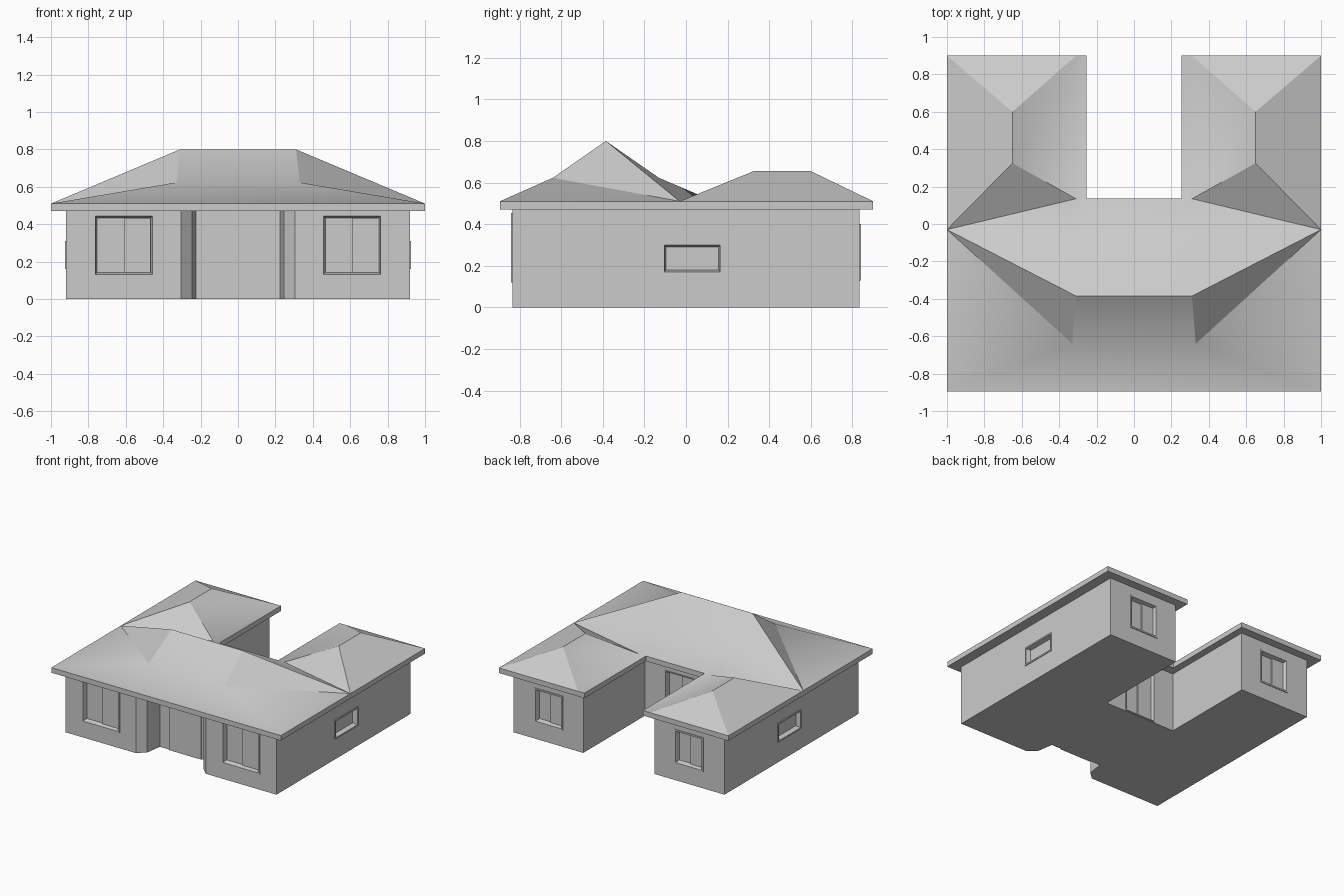
import bpy, bmesh
from math import pi, radians
from mathutils import Matrix, Vector

if "Cube" in bpy.data.objects:
    bpy.data.objects.remove(bpy.data.objects["Cube"])


def make(name, bm, smooth=False):
    bmesh.ops.remove_doubles(bm, verts=bm.verts, dist=1e-5)
    bmesh.ops.recalc_face_normals(bm, faces=bm.faces)
    me = bpy.data.meshes.new(name)
    bm.to_mesh(me)
    bm.free()
    ob = bpy.data.objects.new(name, me)
    bpy.context.collection.objects.link(ob)
    if smooth:
        bpy.ops.object.select_all(action='DESELECT')
        ob.select_set(True)
        bpy.context.view_layer.objects.active = ob
        bpy.ops.object.shade_smooth_by_angle(angle=radians(30))
    return ob


def box(bm, lo, hi, m=Matrix()):
    lo, hi = Vector(lo), Vector(hi)
    t = Matrix.Translation((lo + hi) / 2) @ Matrix.Diagonal((*(hi - lo), 1))
    bmesh.ops.create_cube(bm, size=1, matrix=m @ t)


def mirrored(half):
    """Close a right-hand outline with its mirror image."""
    return half + [(-x, y) for x, y in reversed(half)]


def prism(bm, outline, z0, z1, cap_top=True):
    lo = [bm.verts.new((x, y, z0)) for x, y in outline]
    hi = [bm.verts.new((x, y, z1)) for x, y in outline]
    n = len(outline)
    bm.faces.new(lo)
    if cap_top:
        bm.faces.new(hi)
    for i in range(n):
        bm.faces.new((lo[i], lo[(i + 1) % n], hi[(i + 1) % n], hi[i]))


# Walls: U-shaped plan with a splayed entrance recess
bm = bmesh.new()
prism(bm, mirrored([(.225, -.65), (.245, -.78), (.305, -.835), (.92, -.835),
                    (.92, .835), (.31, .835), (.31, .065)]), 0, .48)
walls = make("walls", bm)

# Roof: fascia, main hip with a kinked slope, two rear hipped wings
E = .51
P = {
    'F': (1, -.895, E), 'B': (1, -.03, E), 'G': (1, .9, E),
    'H': (.31, .9, E), 'I': (.255, .9, E), 'J': (.255, .135, E),
    'C': (.31, .135, E), 'A': (.65, .325, .655), 'D': (.65, .6, .655),
    'K': (.33, -.64, .623), 'R': (.31, -.385, .80), 'L': (.33, -.13, .623),
}
side_faces = ['FBK', 'KBR', 'RBL', 'LBC', 'BAC', 'BGDA', 'GHD', 'CADH', 'CHIJ']
span_faces = ['FK', 'KR', 'RL']
bm = bmesh.new()
prism(bm, mirrored([(1, -.895), (1, -.03), (1, .9), (.31, .9),
                    (.255, .9), (.255, .135)]), .47, E, cap_top=False)


def mir(p):
    return (-p[0], p[1], p[2])


for f in side_faces:
    pts = [P[c] for c in f]
    bm.faces.new([bm.verts.new(p) for p in pts])
    bm.faces.new([bm.verts.new(mir(p)) for p in reversed(pts)])
for a, b in span_faces:
    bm.faces.new([bm.verts.new(p) for p in (P[a], P[b], mir(P[b]), mir(P[a]))])
bm.faces.new([bm.verts.new(p) for p in (P['L'], P['C'], P['J'], mir(P['J']),
                                        mir(P['C']), mir(P['L']))])
make("roof", bm, smooth=True)

# Openings: local x along the wall, local -y outward
cut = bmesh.new()


def opening(name, x, y, turn, w, z0, z1, rim=.012, sash=True, depth=.03):
    m = Matrix.Translation((x, y, 0)) @ Matrix.Rotation(turn, 4, 'Z')
    box(cut, (-w / 2, -.05, z0), (w / 2, depth + .005, z1), m)
    bm = bmesh.new()
    rings = []
    for inset, d in ((0, depth), (0, -.006), (rim, -.006), (rim * 1.8, depth)):
        a = w / 2 - inset
        rings.append([bm.verts.new(m @ Vector(p)) for p in (
            (-a, d, z0 + inset), (a, d, z0 + inset),
            (a, d, z1 - inset), (-a, d, z1 - inset))])
    for r, s in zip(rings, rings[1:]):
        for i in range(4):
            j = (i + 1) % 4
            bm.faces.new((r[i], r[j], s[j], s[i]))
    bm.faces.new(rings[-1])
    make(name, bm)
    # One sliding pane stands slightly in front of the other
    if sash:
        bm = bmesh.new()
        i = rim * 1.8
        box(bm, (0, depth - .012, z0 + i), (w / 2 - i, depth + .002, z1 - i), m)
        make(name + "_sash", bm)


for s, tag in ((1, "right"), (-1, "left")):
    opening("front_window_" + tag, s * .61, -.835, 0, .33, .12, .455)
    opening("rear_window_" + tag, s * .61, .835, pi, .25, .13, .40)
    opening("side_window_" + tag, s * .92, .03, s * pi / 2, .29, .16, .31,
            rim=.011, sash=False)
opening("courtyard_door", 0, .065, pi, .27, .004, .405, rim=.008)

cutter = make("opening_cutter", cut)
cutter.hide_render = True
mod = walls.modifiers.new("openings", 'BOOLEAN')
mod.operation = 'DIFFERENCE'
mod.solver = 'EXACT'
mod.object = cutter
bpy.ops.object.select_all(action='DESELECT')
walls.select_set(True)
bpy.context.view_layer.objects.active = walls
bpy.ops.object.modifier_apply(modifier=mod.name)
bpy.data.objects.remove(cutter)

# Entrance door panel
bm = bmesh.new()
box(bm, (-.137, -.658, 0), (.137, -.64, .405))
make("front_door", bm)
